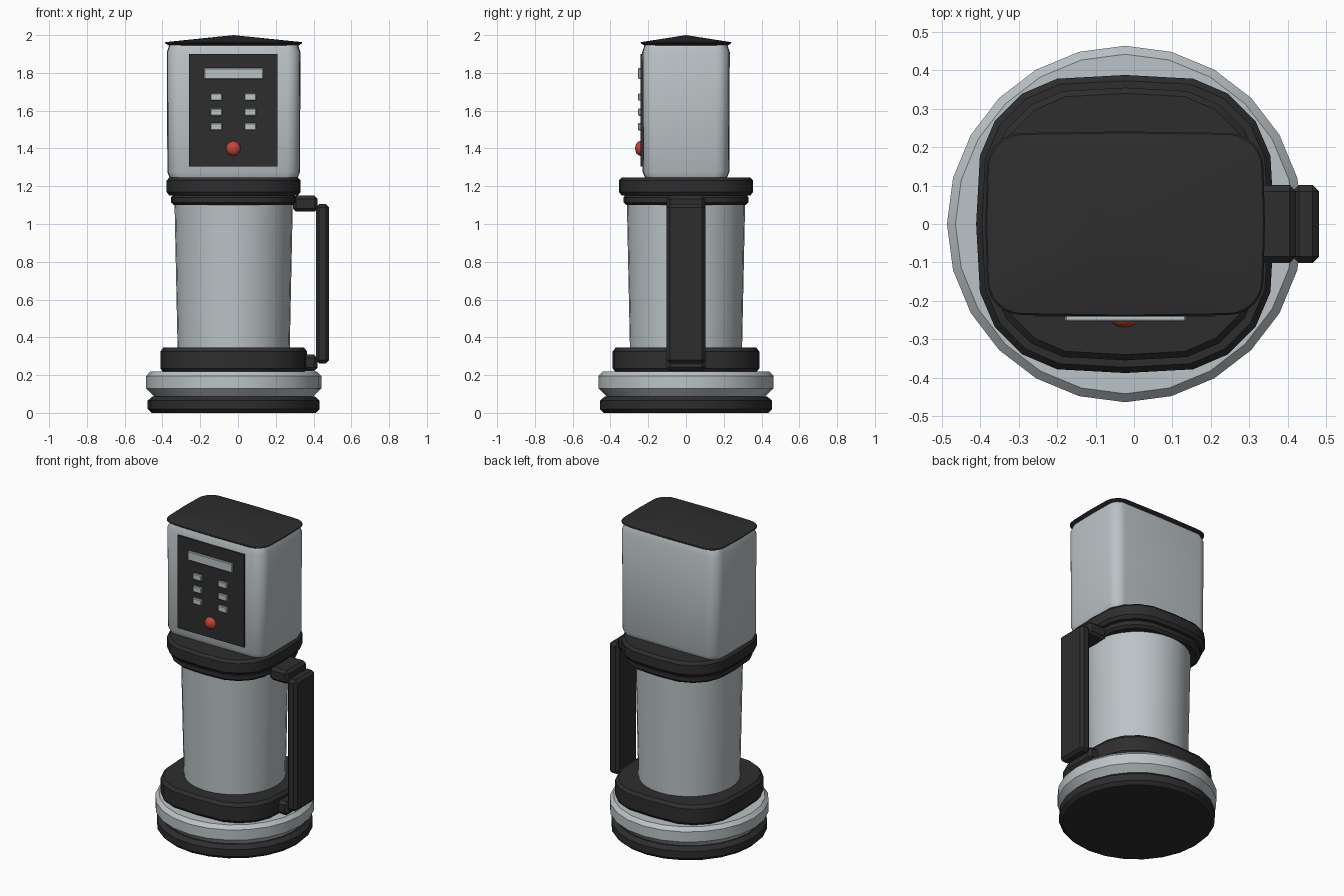
import bpy, bmesh, math

if "Cube" in bpy.data.objects:
    bpy.data.objects.remove(bpy.data.objects["Cube"])

CX = -0.023  # axis of the appliance


def material(name, color):
    m = bpy.data.materials.new(name)
    m.use_nodes = True
    m.diffuse_color = (*color, 1)
    m.node_tree.nodes["Principled BSDF"].inputs["Base Color"].default_value = (*color, 1)
    return m


black = material("black plastic", (0.027, 0.027, 0.027))
steel = material("brushed steel", (0.50, 0.55, 0.57))
red = material("red button", (0.55, 0.06, 0.04))


def finish(name, bm, mat):
    bmesh.ops.recalc_face_normals(bm, faces=bm.faces)
    me = bpy.data.meshes.new(name)
    bm.to_mesh(me)
    bm.free()
    me.materials.append(mat)
    ob = bpy.data.objects.new(name, me)
    bpy.context.collection.objects.link(ob)
    bpy.ops.object.select_all(action='DESELECT')
    ob.select_set(True)
    bpy.context.view_layer.objects.active = ob
    bpy.ops.object.shade_smooth_by_angle(angle=math.radians(32))
    return ob


def loft(name, outline, rings, mat, apex=None):
    """Stack scaled copies of an outline; rings are (z, inset from edge)."""
    bm = bmesh.new()
    rx = max(p[0] for p in outline)
    ry = max(p[1] for p in outline)
    loops = [[bm.verts.new((CX + x * (1 - i / rx), y * (1 - i / ry), z))
              for x, y in outline] for z, i in rings]
    n = len(outline)
    for a, b in zip(loops, loops[1:]):
        for k in range(n):
            j = (k + 1) % n
            bm.faces.new((a[k], a[j], b[j], b[k]))
    bm.faces.new(loops[0])
    if apex:
        tip = bm.verts.new((CX, 0, apex))
        for k in range(n):
            bm.faces.new((loops[-1][k], loops[-1][(k + 1) % n], tip))
    else:
        bm.faces.new(loops[-1])
    return finish(name, bm, mat)


def circle(r, n=24):
    return [(r * math.sin(math.tau * k / n), r * math.cos(math.tau * k / n)) for k in range(n)]


def squircle(r):
    # one quarter of a soft square, turned four times
    quarter = [(0, 1), (0.457, 0.975), (0.69, 0.875), (0.875, 0.69), (0.975, 0.457)]
    pts = []
    for _ in range(4):
        pts += [(x * r, y * r) for x, y in quarter]
        quarter = [(y, -x) for x, y in quarter]
    return pts


def rounded_rect(hx, hy, r, bulge=0.0, steps=6):
    pts = []
    for q, (sx, sy) in enumerate([(1, 1), (-1, 1), (-1, -1), (1, -1)]):
        for k in range(steps + 1):
            a = math.pi / 2 * (q + k / steps)
            pts.append((sx * (hx - r - bulge) + r * math.cos(a),
                        sy * (hy - r - bulge) + r * math.sin(a)))
        mid = [(0, hy), (-hx, 0), (0, -hy), (hx, 0)][q]
        pts.append(mid)
    return pts


def box(name, x0, x1, y0, y1, z0, z1, mat, bevel=0.0):
    bm = bmesh.new()
    bmesh.ops.create_cube(bm, size=1)
    for v in bm.verts:
        v.co = (x1 if v.co.x > 0 else x0, y1 if v.co.y > 0 else y0, z1 if v.co.z > 0 else z0)
    if bevel:
        bmesh.ops.bevel(bm, geom=bm.edges[:], offset=bevel, segments=1, affect='EDGES')
    return finish(name, bm, mat)


# Base discs
loft("base_foot", circle(0.455),
     [(0, 0.02), (0.02, 0), (0.065, 0), (0.087, 0.025)], black)
loft("base_ring", circle(0.464),
     [(0.085, 0.045), (0.13, 0), (0.195, 0), (0.218, 0.022)], steel)

# Soft square collars
loft("lower_collar", squircle(0.388),
     [(0.215, 0.015), (0.235, 0), (0.325, 0), (0.345, 0.015)], black)
loft("neck_ring", squircle(0.332),
     [(1.1, 0.015), (1.115, 0), (1.14, 0), (1.155, 0.012)], black)
loft("upper_collar", squircle(0.355),
     [(1.15, 0.015), (1.17, 0), (1.23, 0), (1.247, 0.015)], black)

# Tapered canister
loft("canister", circle(0.313, 32), [(0.34, 0.016), (1.105, 0)], steel)

# Control housing and its lid
loft("housing", rounded_rect(0.354, 0.232, 0.07, 0.003),
     [(1.245, 0.015), (1.275, 0.003), (1.91, 0), (1.95, 0.014)], steel)
loft("lid", rounded_rect(0.364, 0.241, 0.09, 0.004),
     [(1.945, 0.02), (1.958, 0), (1.963, 0.004)], black, apex=2.0)

# Control panel
box("control_panel", -0.26, 0.21, -0.241, -0.22, 1.305, 1.9, black)
box("display", -0.18, 0.135, -0.254, -0.235, 1.767, 1.825, steel, 0.004)
for row, z in enumerate((1.672, 1.592, 1.515)):
    for side, x in (("right", -0.115), ("left", 0.065)):
        box(f"key_{side}_{row + 1}", x - 0.031, x + 0.031, -0.254, -0.235,
            z - 0.019, z + 0.019, steel, 0.004)

# Domed start button
bm = bmesh.new()
bmesh.ops.create_uvsphere(bm, u_segments=12, v_segments=8, radius=0.039)
for v in bm.verts:
    x, y, z = v.co
    v.co = (CX - 0.002 + x, -0.242 - z * 0.7, 1.4 + y)
finish("start_button", bm, red)

# Handle with its two brackets
box("handle_grip", 0.413, 0.482, -0.102, 0.102, 0.262, 1.105, black, 0.017)
box("handle_top_bracket", 0.29, 0.422, -0.102, 0.102, 1.065, 1.15, black, 0.017)
box("handle_bottom_bracket", 0.3, 0.42, -0.102, 0.102, 0.222, 0.308, black, 0.017)
